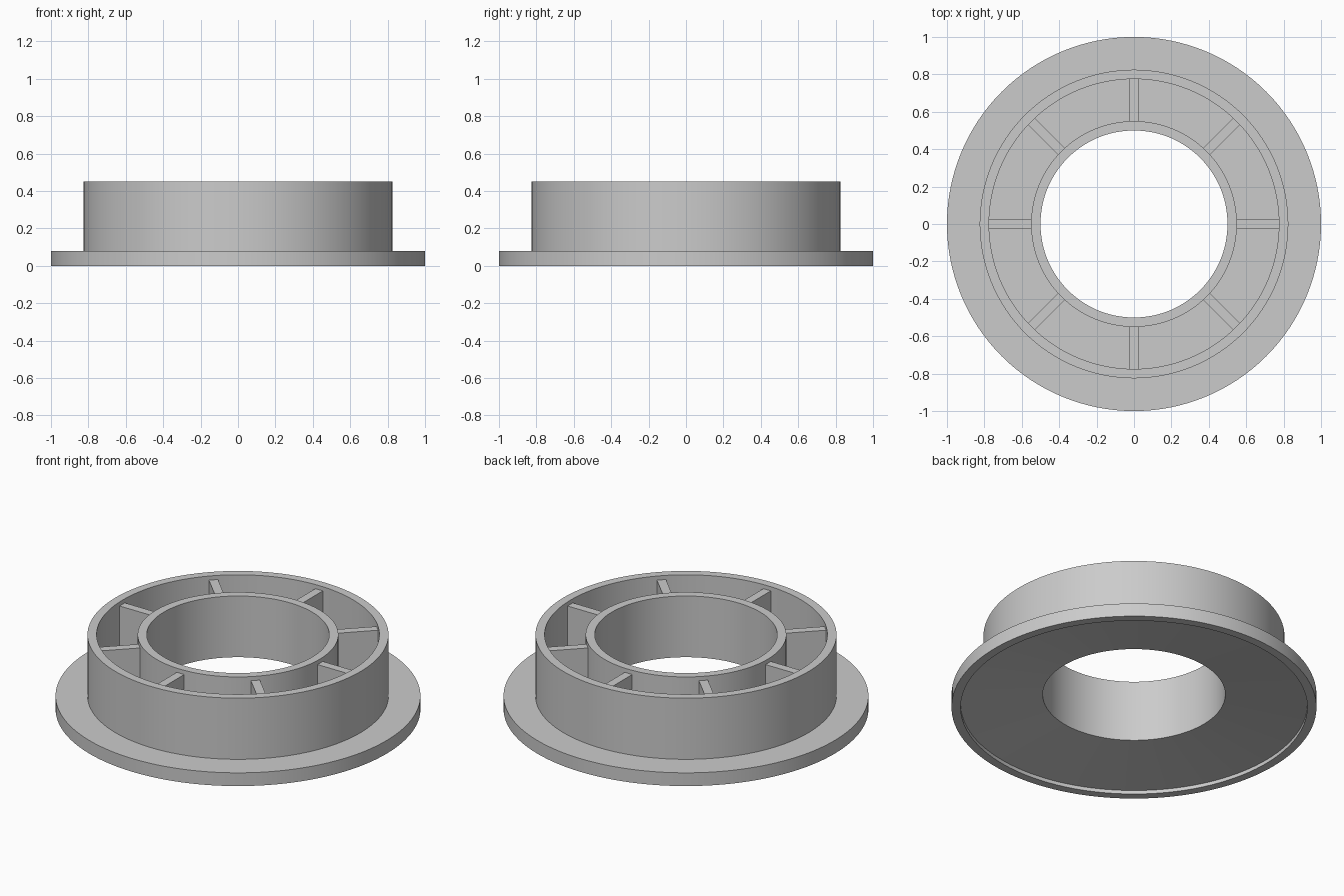
import bpy, bmesh, math
from mathutils import Matrix

cube = bpy.data.objects.get("Cube")
if cube:
    bpy.data.objects.remove(cube, do_unlink=True)

SEGMENTS = 128
RIBS = 8

grey = bpy.data.materials.new("light_grey")
grey.use_nodes = True
colour = (0.6, 0.6, 0.6, 1)
grey.diffuse_color = colour
grey.node_tree.nodes["Principled BSDF"].inputs["Base Color"].default_value = colour


def finish(bm, name):
    bmesh.ops.recalc_face_normals(bm, faces=bm.faces)
    mesh = bpy.data.meshes.new(name)
    bm.to_mesh(mesh)
    bm.free()
    mesh.materials.append(grey)
    obj = bpy.data.objects.new(name, mesh)
    bpy.context.collection.objects.link(obj)
    return obj


# Flanged ring with an open channel on top and a dished underside
profile = [(1, 0), (1, 0.08), (0.825, 0.08), (0.825, 0.45), (0.775, 0.45),
           (0.775, 0.13), (0.55, 0.13), (0.55, 0.45), (0.5, 0.45),
           (0.5, 0.08), (0.95, 0.022), (0.95, 0)]
bm = bmesh.new()
loop = [bm.verts.new((r, 0, z)) for r, z in profile]
edges = [bm.edges.new((a, b)) for a, b in zip(loop, loop[1:] + loop[:1])]
bmesh.ops.spin(bm, geom=loop + edges, cent=(0, 0, 0), axis=(0, 0, 1),
               angle=math.tau, steps=SEGMENTS)
bmesh.ops.remove_doubles(bm, verts=bm.verts, dist=0.0001)
ring = finish(bm, "flanged_ring")
bpy.ops.object.select_all(action="DESELECT")
ring.select_set(True)
bpy.context.view_layer.objects.active = ring
bpy.ops.object.shade_smooth_by_angle(angle=math.radians(30))

# Radial ribs bridging the channel, slightly below the rims
bm = bmesh.new()
for i in range(RIBS):
    turn = Matrix.Rotation(math.tau * i / RIBS, 4, "Z")
    place = Matrix.Translation((0.6625, 0, 0.2725))
    size = Matrix.Diagonal((0.235, 0.05, 0.305, 1))
    bmesh.ops.create_cube(bm, size=1, matrix=turn @ place @ size)
finish(bm, "radial_ribs")
